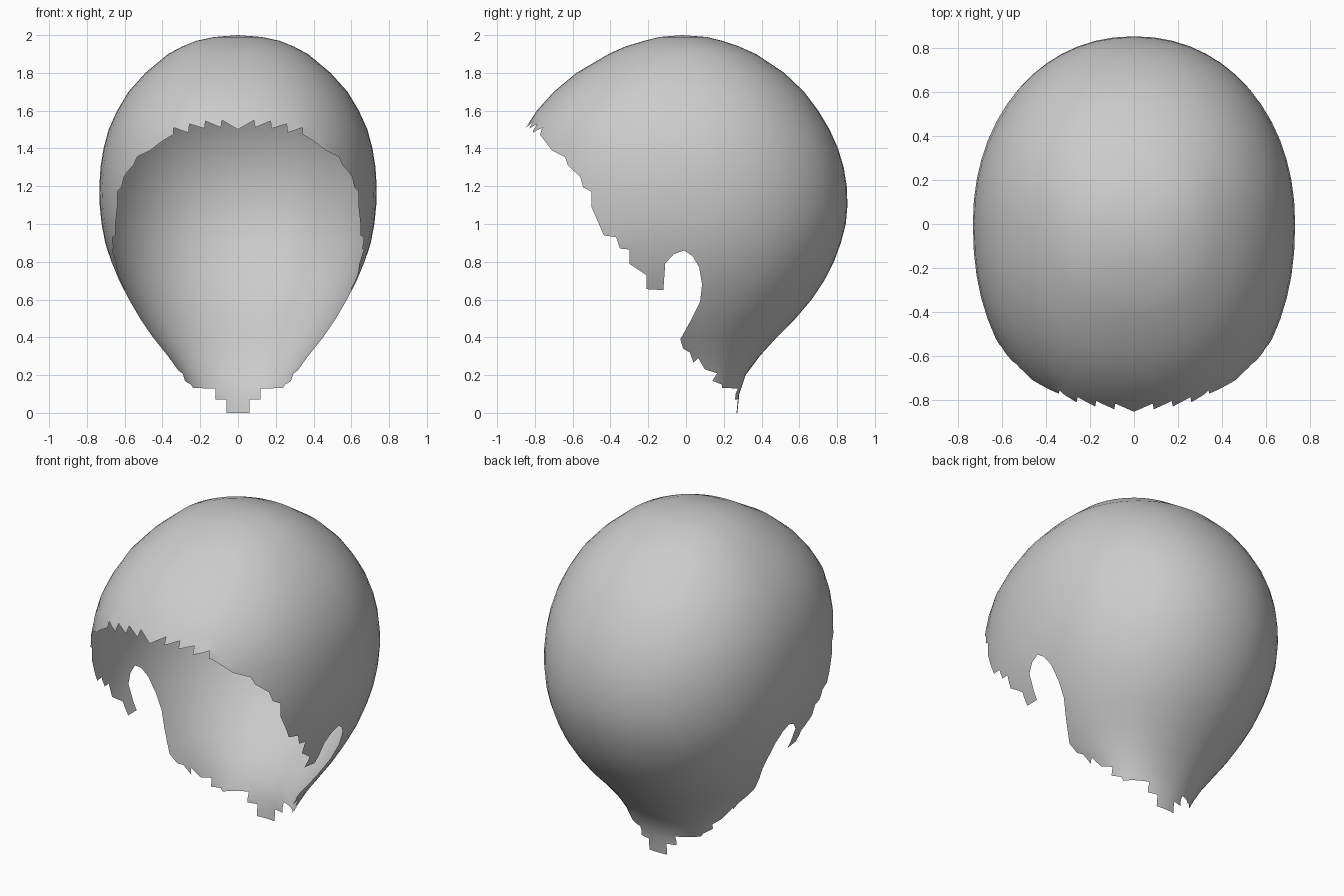
import bpy, bmesh, math

if "Cube" in bpy.data.objects:
    bpy.data.objects.remove(bpy.data.objects["Cube"])

def material(name, rgb):
    m = bpy.data.materials.new(name)
    m.diffuse_color = (*rgb, 1)
    m.use_nodes = True
    m.node_tree.nodes["Principled BSDF"].inputs["Base Color"].default_value = m.diffuse_color
    return m

grey = material("hair_grey", (0.6, 0.6, 0.6))
scrap = material("scrap", (1, 0, 0))

def finish(name, bm):
    bmesh.ops.recalc_face_normals(bm, faces=bm.faces[:])
    me = bpy.data.meshes.new(name)
    bm.to_mesh(me)
    bm.free()
    me.materials.append(grey)
    me.materials.append(scrap)
    ob = bpy.data.objects.new(name, me)
    bpy.context.collection.objects.link(ob)
    return ob

def prism(name, outline, place, lo, hi):
    """Extrude a 2D outline between lo and hi; place maps (u, v, depth) to xyz."""
    bm = bmesh.new()
    a = [bm.verts.new(place(u, v, lo)) for u, v in outline]
    b = [bm.verts.new(place(u, v, hi)) for u, v in outline]
    bm.faces.new(a)
    bm.faces.new(b[::-1])
    n = len(a)
    for i in range(n):
        j = (i + 1) % n
        bm.faces.new((a[j], a[i], b[i], b[j]))
    for f in bm.faces:
        f.material_index = 1
    ob = finish(name, bm)
    ob.hide_render = True
    return ob

def cut(target, cutter, op):
    mod = target.modifiers.new("cut", 'BOOLEAN')
    mod.operation, mod.solver, mod.object = op, 'EXACT', cutter
    bpy.context.view_layer.objects.active = target
    bpy.ops.object.modifier_apply(modifier=mod.name)
    bpy.data.objects.remove(cutter)

# Cap rings: height, half width, front y, back y
RINGS = [
    (1.99, .126, -.14, .11), (1.97, .22, -.22, .19), (1.94, .295, -.32, .28),
    (1.9, .37, -.41, .37), (1.8, .49, -.58, .52), (1.7, .58, -.70, .625),
    (1.6, .64, -.79, .70), (1.5, .685, -.855, .76), (1.4, .712, -.885, .805),
    (1.3, .728, -.905, .835), (1.2, .734, -.92, .851), (1.1, .732, -.93, .855),
    (1.0, .722, -.94, .846), (.9, .703, -.95, .82), (.8, .672, -.95, .783),
    (.7, .632, -.93, .732), (.6, .58, -.90, .665), (.5, .52, -.80, .58),
    (.4, .45, -.70, .48), (.3, .37, -.50, .39), (.2, .30, -.30, .315),
    (.1, .25, -.20, .282), (0, .24, -.20, .272)]
SEG = 56

def power(v, n):
    return math.copysign(abs(v) ** (2 / n), v) if abs(v) > 1e-9 else 0.0

bm = bmesh.new()
loops = []
for z, w, front, back in RINGS:
    c = min(.1, max(0, (.4 - z) * .5))        # nape rings drift backward
    ring = []
    for i in range(SEG):
        t = 2 * math.pi * i / SEG
        s = math.sin(t)
        n = 2.1 if s >= 0 else 2.2
        reach = back - c if s >= 0 else c - front
        ring.append(bm.verts.new((w * power(math.cos(t), n), c + reach * power(s, n), z)))
    loops.append(ring)
apex = bm.verts.new((0, -.02, 2))
for i in range(SEG):
    j = (i + 1) % SEG
    bm.faces.new((apex, loops[0][i], loops[0][j]))
    for r0, r1 in zip(loops, loops[1:]):
        bm.faces.new((r0[i], r1[i], r1[j], r0[j]))
bm.faces.new(loops[-1]).material_index = 1
for f in bm.faces:
    f.smooth = True
hair = finish("hair_cap", bm)

# Side outline: hairline, sideburn, ear notch and neckline
SIDE = [(-1.2, 2.2), (-1.2, 1.47), (-.77, 1.47), (-.71, 1.39), (-.64, 1.355),
        (-.625, 1.31), (-.56, 1.25), (-.545, 1.195), (-.50, 1.17), (-.50, 1.09),
        (-.435, .94), (-.37, .93), (-.35, .87), (-.30, .865), (-.30, .79),
        (-.21, .73), (-.21, .655), (-.12, .65), (-.11, .79), (-.065, .84),
        (-.01, .86), (.035, .83), (.07, .77), (.085, .68), (.075, .59),
        (.02, .48), (-.03, .39), (-.015, .34), (.02, .32), (.04, .265),
        (.065, .29), (.10, .23), (.165, .21), (.14, .17), (.19, .15),
        (.19, -.2), (1.2, -.2), (1.2, 2.2)]
cut(hair, prism("side_cutter", SIDE, lambda u, v, d: (d, u, v), -1.5, 1.5), 'INTERSECT')

# Jagged fringe over the forehead
half = [(.344, 1.46), (.34, 1.51), (.262, 1.483), (.257, 1.53),
        (.177, 1.505), (.172, 1.545), (.09, 1.51), (.085, 1.55)]
fringe = ([(-.344, 1.2)] + [(-x, z) for x, z in half] + [(0, 1.50)]
          + half[::-1] + [(.344, 1.2)])
along_y = lambda u, v, d: (u, d, v)
cut(hair, prism("fringe_cutter", fringe, along_y, -1.3, -.6), 'DIFFERENCE')

# Stepped point at the nape
for s in (-1, 1):
    step = [(s * .06, -.3), (s * .06, .07), (s * .118, .07), (s * .118, .13),
            (s * .9, .135), (s * .9, -.3)]
    cut(hair, prism("nape_cutter", step, along_y, .0, 1.3), 'DIFFERENCE')

# Keep only the thin outer surface
bm = bmesh.new()
bm.from_mesh(hair.data)
bmesh.ops.delete(bm, geom=[f for f in bm.faces if f.material_index == 1], context='FACES')
bmesh.ops.remove_doubles(bm, verts=bm.verts[:], dist=1e-5)
for f in bm.faces:
    f.smooth = True
bm.to_mesh(hair.data)
bm.free()
hair.data.materials.pop(index=1)
bpy.data.materials.remove(scrap)
